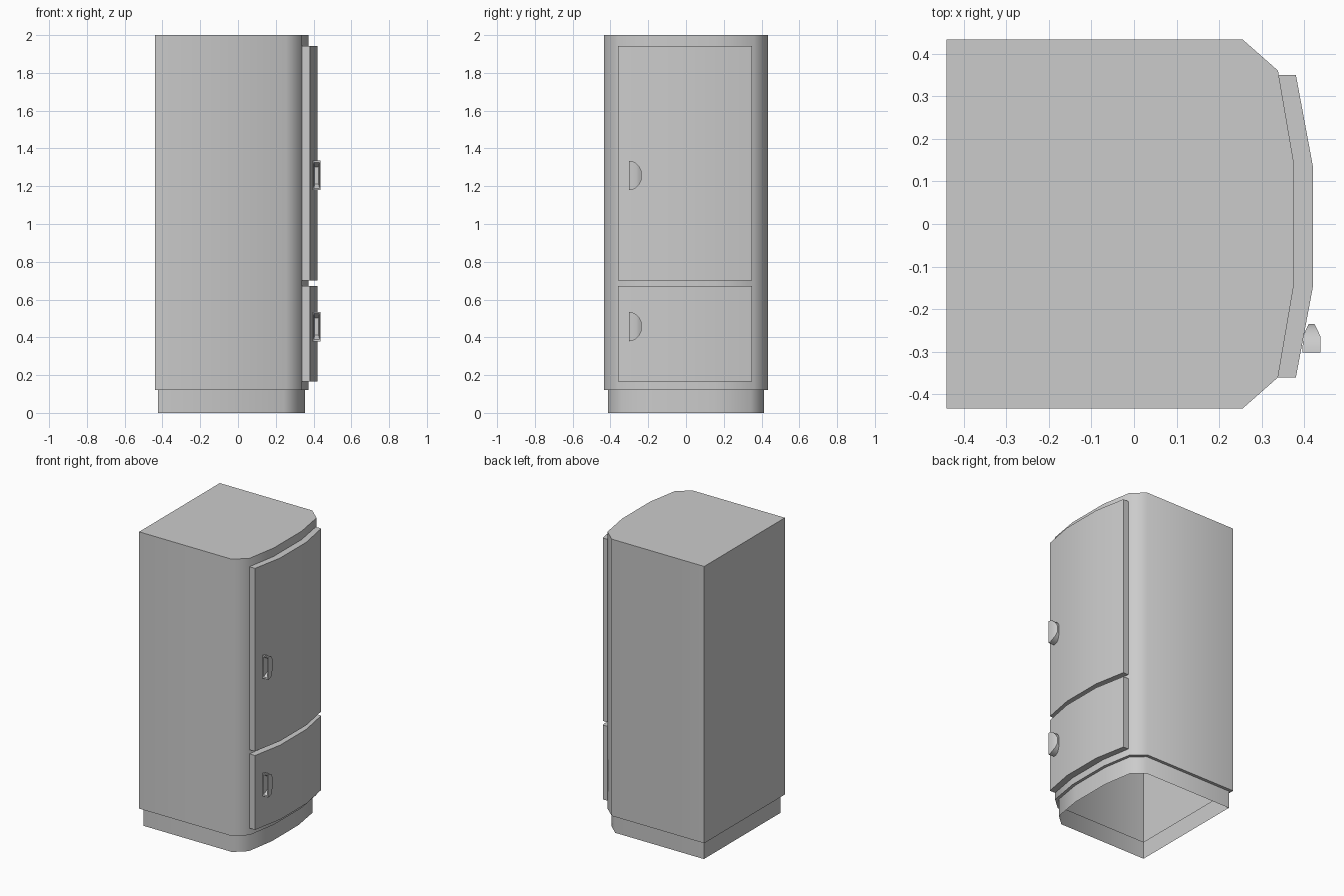
import bpy, bmesh, math

if "Cube" in bpy.data.objects:
    bpy.data.objects.remove(bpy.data.objects["Cube"])


def loft(name, rings, cap_start=False, cap_end=False, angle=50):
    """Skin a list of equal-length point rings, with optional end caps."""
    bm = bmesh.new()
    loops = [[bm.verts.new(p) for p in ring] for ring in rings]
    n = len(loops[0])
    for a, b in zip(loops, loops[1:]):
        for i in range(n):
            j = (i + 1) % n
            bm.faces.new((a[i], a[j], b[j], b[i]))
    if cap_start:
        bm.faces.new(loops[0][::-1])
    if cap_end:
        bm.faces.new(loops[-1])
    bmesh.ops.recalc_face_normals(bm, faces=bm.faces)
    mesh = bpy.data.meshes.new(name)
    bm.to_mesh(mesh)
    bm.free()
    obj = bpy.data.objects.new(name, mesh)
    bpy.context.collection.objects.link(obj)
    bpy.ops.object.select_all(action='DESELECT')
    obj.select_set(True)
    bpy.context.view_layer.objects.active = obj
    bpy.ops.object.shade_smooth_by_angle(angle=math.radians(angle))
    return obj


def mirrored(half):
    return half + [(x, -y) for x, y in reversed(half)]


def at_z(profile, z):
    return [(x, y, z) for x, y in profile]


# Cabinet: bowed front facing +x, stepped plinth, open underneath
body = mirrored([(-0.44, -0.433), (0.255, -0.433), (0.338, -0.36), (0.374, -0.15)])
plinth = mirrored([(-0.423, -0.412), (0.243, -0.412), (0.321, -0.343), (0.354, -0.143)])
loft("cabinet", [at_z(plinth, 0), at_z(plinth, 0.12), at_z(body, 0.12), at_z(body, 2.0)],
     cap_end=True)

# Curved doors laid over the bowed front
door = [(0.336, -0.36), (0.38, -0.36), (0.42, -0.147), (0.42, 0.135),
        (0.38, 0.35), (0.338, 0.35), (0.372, 0.15), (0.372, -0.15)]
for name, z0, z1 in (("upper_door", 0.70, 1.943), ("lower_door", 0.167, 0.672)):
    loft(name, [at_z(door, z0), at_z(door, z1)], True, True, angle=35)


# Hollow D-shaped pulls, open towards -y
def section(y, x0, x1, h, zc):
    return [(x0, y, zc - h), (x1, y, zc - h), (x1, y, zc + h), (x0, y, zc + h)]


for name, zc in (("upper_handle", 1.257), ("lower_handle", 0.457)):
    stations = [
        (-0.265, 0.406, 0.426, 0.045),   # bottom of the recess
        (-0.300, 0.402, 0.432, 0.068),   # inner rim
        (-0.302, 0.396, 0.438, 0.078),   # outer rim
        (-0.285, 0.396, 0.438, 0.076),
        (-0.265, 0.397, 0.438, 0.066),
        (-0.249, 0.403, 0.431, 0.050),
        (-0.235, 0.410, 0.424, 0.022),
    ]
    loft(name, [section(*s, zc) for s in stations], True, True, angle=40)
